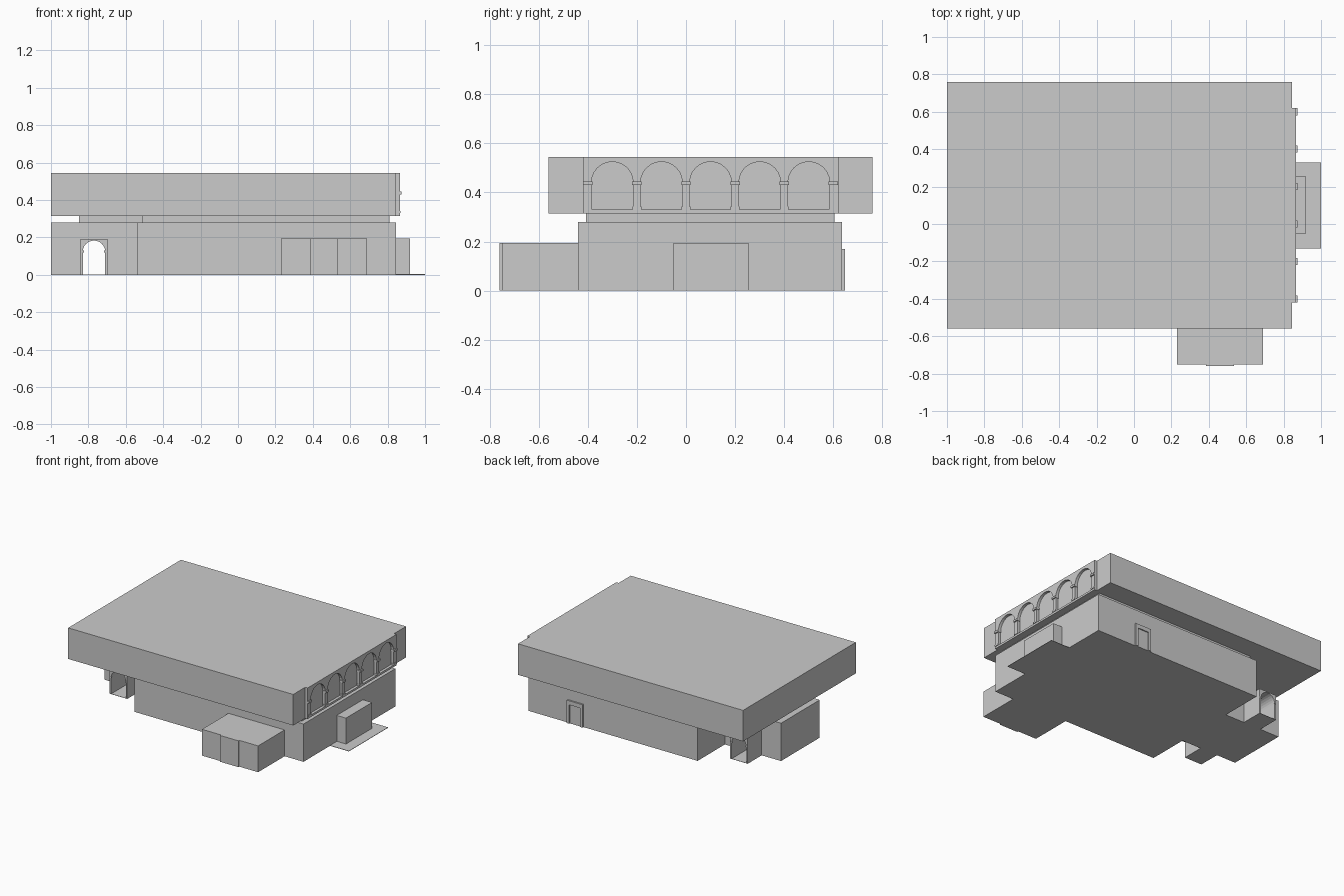
import bpy, bmesh, math

if "Cube" in bpy.data.objects:
    bpy.data.objects.remove(bpy.data.objects["Cube"])


def link(name, bm):
    bmesh.ops.recalc_face_normals(bm, faces=bm.faces[:])
    me = bpy.data.meshes.new(name)
    bm.to_mesh(me)
    bm.free()
    ob = bpy.data.objects.new(name, me)
    bpy.context.collection.objects.link(ob)
    return ob


def box(name, x0, x1, y0, y1, z0, z1):
    bm = bmesh.new()
    bmesh.ops.create_cube(bm, size=1)
    for v in bm.verts:
        v.co = ((x0 + x1) / 2 + v.co.x * (x1 - x0),
                (y0 + y1) / 2 + v.co.y * (y1 - y0),
                (z0 + z1) / 2 + v.co.z * (z1 - z0))
    return link(name, bm)


def arch_wall(name, u0, u1, z0, z1, d0, d1, centres, r, spring, along_y=False, n=12):
    """Wall along u with arched openings cut from its foot, thick from d0 to d1."""
    pts = [(u0, z0)]
    for c in centres:
        pts.append((c - r, z0))
        pts += [(c - r * math.cos(math.pi * i / n), spring + r * math.sin(math.pi * i / n))
                for i in range(n + 1)]
        pts.append((c + r, z0))
    pts += [(u1, z0), (u1, z1), (u0, z1)]
    bm = bmesh.new()
    place = (lambda u, d, z: (d, u, z)) if along_y else (lambda u, d, z: (u, d, z))
    face = bm.faces.new([bm.verts.new(place(u, d0, z)) for u, z in pts])
    ext = bmesh.ops.extrude_face_region(bm, geom=[face])
    for v in ext["geom"]:
        if isinstance(v, bmesh.types.BMVert):
            v.co[0 if along_y else 1] += d1 - d0
    return link(name, bm)


def door(name, cx, y, side):
    """Framed door standing proud of a wall; side is the outward y direction."""
    def slab(part, x0, x1, t, z0, z1):
        ya, yb = sorted((y, y + side * t))
        box(name + part, x0, x1, ya, yb, z0, z1)
    slab("_leaf", cx - 0.045, cx + 0.045, 0.004, 0, 0.14)
    for s in (-1, 1):
        a, b = sorted((cx + s * 0.045, cx + s * 0.065))
        slab("_jamb", a, b, 0.012, 0, 0.14)
    slab("_lintel", cx - 0.065, cx + 0.065, 0.012, 0.14, 0.17)


# Main storeys: ground floor, recessed neck, overhanging upper floor
box("ground_floor", -0.54, 0.845, -0.44, 0.635, 0, 0.28)
box("neck", -0.51, 0.81, -0.408, 0.604, 0.28, 0.315)
box("upper_floor", -1, 0.845, -0.56, 0.76, 0.315, 0.545)

# Left wing with an arched passage and a porch at each end
PX, PR, PS = -0.77, 0.06, 0.123
arch_wall("left_wing", -1, -0.54, 0, 0.28, -0.137, 0.316, [PX], PR, PS)
box("wing_neck", -0.85, -0.51, -0.105, 0.285, 0.28, 0.315)
box("passage_floor", PX - PR, PX + PR, -0.30, 0.48, 0, 0.002)
for y0, y1, face in ((-0.30, -0.137, -0.30), (0.316, 0.48, 0.48)):
    arch_wall("porch", PX - 0.072, PX + 0.072, 0, 0.19, y0, y1, [PX], PR, PS)
    for s in (-1, 1):
        a, b = sorted((PX + s * 0.054, PX + s * 0.071))
        box("porch_capital", a, b, face - 0.003, face + 0.003, 0.12, 0.13)

# Front and right vestibules, with the paved step
box("front_vestibule", 0.23, 0.69, -0.75, -0.44, 0, 0.195)
box("vestibule_panel", 0.385, 0.535, -0.76, -0.75, 0, 0.195)
box("right_vestibule", 0.845, 0.92, -0.05, 0.255, 0, 0.195)
box("paved_step", 0.845, 1.0, -0.13, 0.33, 0, 0.003)

# Front and back doors
door("back_door", 0.46, 0.635, 1)
door("front_door", 0.46, -0.44, -1)

# Blind arcade on the right face of the upper floor
Y0, Y1, BAYS = -0.42, 0.62, 5
pitch = 0.2
first = (Y0 + Y1) / 2 - pitch * BAYS / 2
arch_wall("arcade", Y0, Y1, 0.33, 0.545, 0.845, 0.865,
          [first + pitch * (i + 0.5) for i in range(BAYS)], 0.085, 0.44, True)
box("arcade_sill", 0.845, 0.865, Y0, Y1, 0.315, 0.33)
for i in range(BAYS + 1):
    y = first + pitch * i
    box("arcade_capital", 0.845, 0.874, y - 0.019, y + 0.019, 0.43, 0.445)
    box("arcade_base", 0.845, 0.87, y - 0.018, y + 0.018, 0.33, 0.342)
